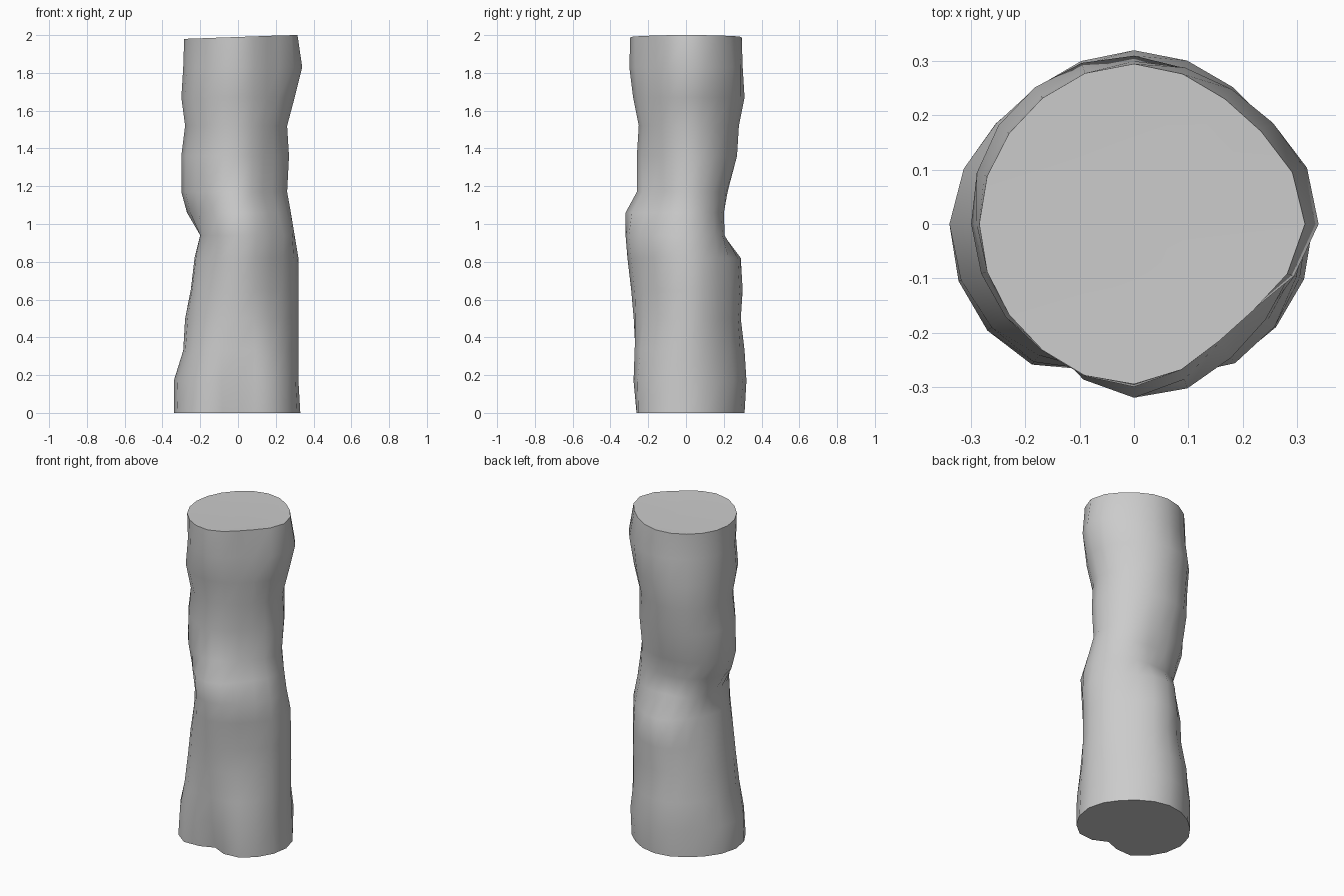
import bpy
import bmesh
import math

cube = bpy.data.objects.get("Cube")
if cube:
    bpy.data.objects.remove(cube, do_unlink=True)

SIDES = 20

# Height and radii (hundredths) at eight compass directions, from +x turning to +y
SECTIONS = [
    (0, 33, 30, 31, 31, 34, 33, 30, 32),
    (17, 32, 31, 32, 31, 34, 32, 31, 32),
    (33, 32, 29, 31, 30, 29, 30, 30, 30),
    (50, 32, 29, 29, 27, 28, 28, 29, 28),
    (65, 32, 29, 30, 26, 25, 27, 29, 28),
    (82, 32, 28, 29, 23, 23, 25, 31, 29),
    (94, 30, 25, 20, 22, 20, 24, 32, 30),
    (106, 28, 24, 20, 23, 27, 26, 32, 26),
    (117, 26, 24, 22, 26, 30, 27, 26, 22),
    (136, 27, 26, 27, 29, 30, 27, 26, 23),
    (152, 26, 26, 28, 30, 28, 26, 25, 23),
    (167, 30, 29, 31, 31, 30, 29, 28, 26),
    (183, 34, 31, 30, 29, 29, 28, 30, 26),
    (199, 32, 29, 30, 29, 29, 29, 30, 27),
]


def smooth_radius(radii, angle):
    """Periodic smooth interpolation between the compass radii."""
    count = len(radii)
    place = angle / math.tau * count
    i = int(place)
    t = place - i
    a, b, c, d = (radii[(i + k) % count] for k in (-1, 0, 1, 2))
    return b + 0.5 * t * (c - a + t * (2 * a - 5 * b + 4 * c - d + t * (3 * (b - c) + d - a)))


def groove(angle, height):
    """Front furrow at the foot that fades out going up."""
    offset = (angle - math.radians(268)) / math.radians(20)
    return 0.08 * math.exp(-offset ** 2) * max(0, 1 - height / 0.6)


def make_ring(bm, height, radii, shrink=0.0, tilt=0.0):
    ring = []
    for s in range(SIDES):
        angle = math.tau * s / SIDES
        r = smooth_radius(radii, angle) - groove(angle, height) - shrink
        z = height + tilt * math.cos(angle)
        ring.append(bm.verts.new((r * math.cos(angle), r * math.sin(angle), z)))
    return ring


def make_log():
    bm = bmesh.new()
    rings = []
    for section in SECTIONS:
        height, *radii = (value / 100 for value in section)
        is_top = section is SECTIONS[-1]
        rings.append(make_ring(bm, height, radii,
                               shrink=0.005 if is_top else 0,
                               tilt=0.01 if is_top else 0))

    # Bark walls
    for low, high in zip(rings, rings[1:]):
        for s in range(SIDES):
            n = (s + 1) % SIDES
            bm.faces.new((low[s], low[n], high[n], high[s]))

    # Cut ends, fanned from the middle so the furrowed foot stays clean
    for ring, z, flip in ((rings[0], 0, True), (rings[-1], 1.985, False)):
        middle = bm.verts.new((0, 0, z))
        for s in range(SIDES):
            pair = [ring[s], ring[(s + 1) % SIDES]]
            if flip:
                pair.reverse()
            bm.faces.new((*pair, middle))

    mesh = bpy.data.meshes.new("log")
    bm.to_mesh(mesh)
    bm.free()
    log = bpy.data.objects.new("log", mesh)
    bpy.context.collection.objects.link(log)
    return log


def make_material(name, color):
    material = bpy.data.materials.new(name)
    material.use_nodes = True
    material.diffuse_color = color
    material.node_tree.nodes["Principled BSDF"].inputs["Base Color"].default_value = color
    return material


log = make_log()
log.data.materials.append(make_material("plain grey", (0.6, 0.6, 0.6, 1)))

bpy.ops.object.select_all(action="DESELECT")
log.select_set(True)
bpy.context.view_layer.objects.active = log
bpy.ops.object.shade_smooth_by_angle(angle=math.radians(50))
